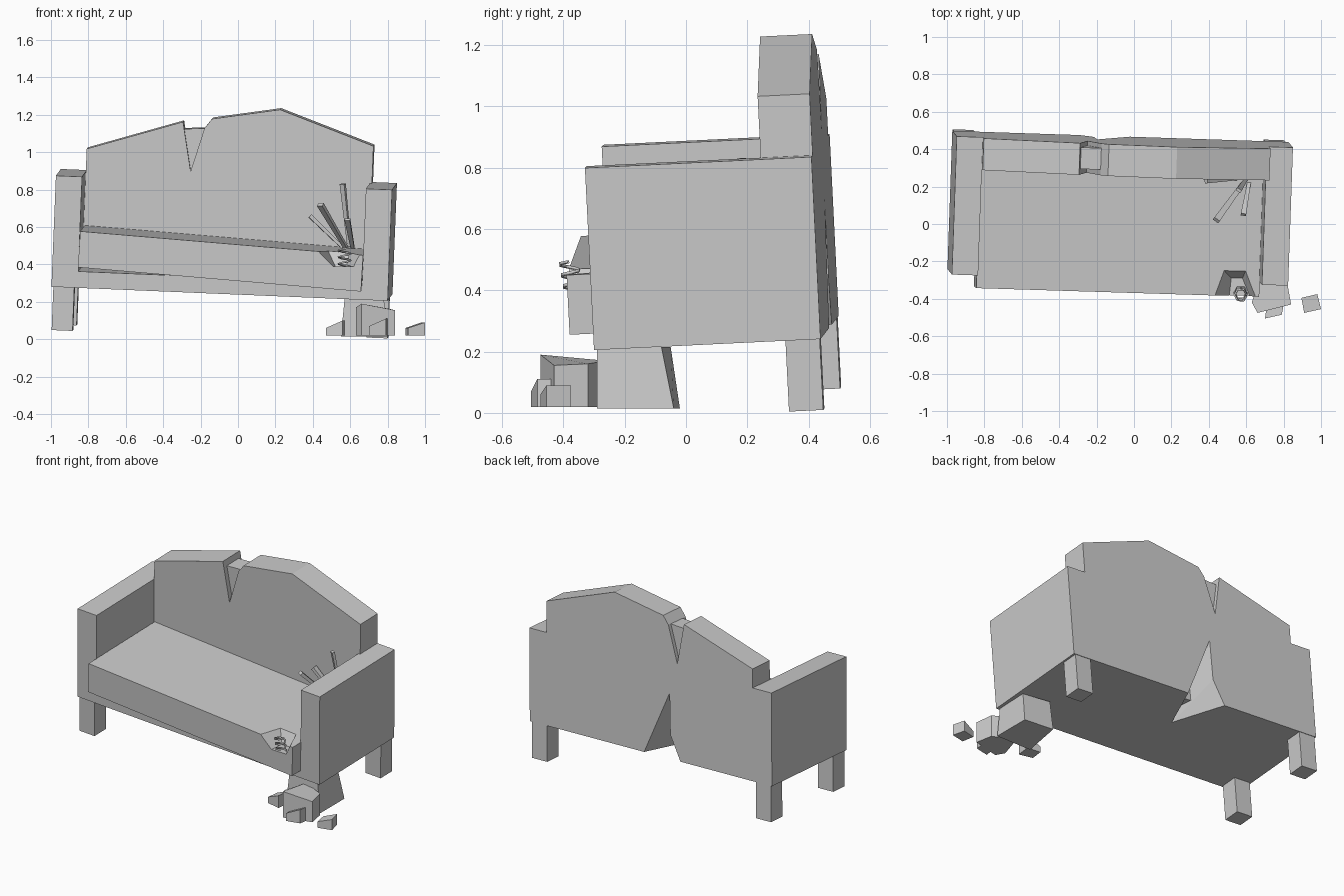
import bpy, bmesh, math
from mathutils import Vector, Matrix

if "Cube" in bpy.data.objects:
    bpy.data.objects.remove(bpy.data.objects["Cube"])

# Tilt of the collapsed sofa: local origin is the front right bottom corner
U = Vector((1, -.033, -.042)).normalized()
W = Vector((.042, -.05, 1))
W = (W - U * W.dot(U)).normalized()
V = W.cross(U)
TILT = Matrix((U, V, W)).transposed().to_4x4()
TILT.translation = (.80, -.30, .205)


def loft(name, a, b, tilt=False):
    """Closed solid between two matching loops of points."""
    bm = bmesh.new()
    la = [bm.verts.new(p) for p in a]
    lb = [bm.verts.new(p) for p in b]
    n = len(la)
    bm.faces.new(la)
    bm.faces.new(lb)
    for i in range(n):
        j = (i + 1) % n
        bm.faces.new((la[i], la[j], lb[j], lb[i]))
    bmesh.ops.remove_doubles(bm, verts=bm.verts, dist=1e-5)
    bmesh.ops.recalc_face_normals(bm, faces=bm.faces)
    me = bpy.data.meshes.new(name)
    bm.to_mesh(me)
    bm.free()
    ob = bpy.data.objects.new(name, me)
    bpy.context.collection.objects.link(ob)
    if tilt:
        ob.matrix_world = TILT
    return ob


def prism(name, profile, v0, v1):
    """Front profile (u, w) pushed from v0 to v1 in the sofa frame."""
    return loft(name, [(u, v0, w) for u, w in profile],
                [(u, v1, w) for u, w in profile], True)


def cut(ob, cutter):
    m = ob.modifiers.new("cut", 'BOOLEAN')
    m.operation = 'DIFFERENCE'
    m.solver = 'EXACT'
    m.object = cutter
    cutter.hide_render = True
    cutter.hide_set(True)


def ring(pts, z):
    return [(x, y, z) for x, y in pts]


# Frame: both arms and the base
frame = prism("frame", [(-1.8, 0), (0, 0), (0, .595), (-.14, .595), (-.14, .088),
                        (-1.66, .088), (-1.66, .595), (-1.8, .595)], 0, .74)

# Backrest with a split in the top edge
back = prism("backrest", [(-1.66, .088), (-.128, .088), (-.128, .796), (-.635, .97),
                          (-.997, .905), (-1.035, .853), (-1.10, .62),
                          (-1.151, .883), (-1.66, .717)], .57, .74)
prism("backrest_core", [(-1.14, .6), (-1.03, .6), (-1.02, .853), (-1.15, .843)], .60, .715)

# Crack in the lower rear
apex = Vector((-.975, .417, -.005))
crack = [(-.83, -.03), (-.85, 0), (-1.042, .42), (-1.046, .155), (-1.12, 0), (-1.13, -.03)]
base = [Vector((u, .74, w)) for u, w in crack]
outer = [apex + (p - apex) * 1.06 for p in base]
tip = [apex + (p - apex) * .01 for p in base]
crack_cutter = loft("crack_cutter", outer, tip, True)
cut(frame, crack_cutter)
cut(back, crack_cutter)

# Slumped seat cushion with a torn front corner
seat = prism("seat_cushion", [(-1.66, .114), (-.142, .048), (-.138, .243), (-1.655, .307)],
             -.082, .57)
tear = loft("tear_cutter",
            ring([(.37, -.46), (.46, -.225), (.61, -.22), (.72, -.46)], .52),
            ring([(.50, -.46), (.52, -.29), (.58, -.29), (.65, -.46)], .39))
cut(seat, tear)

# Three remaining legs
for name, u, v in (("front_left_leg", -1.79, .01), ("back_left_leg", -1.79, .625),
                   ("back_right_leg", -.125, .625)):
    s = .112
    prism(name, [(u, -.232), (u + s, -.232), (u + s, .01), (u, .01)], v, v + s)

# Prop block and rubble under the broken corner
loft("prop_block", ring([(.55, -.29), (.80, -.29), (.80, -.04), (.60, -.02)], .015),
     ring([(.57, -.28), (.78, -.29), (.78, -.08), (.60, -.05)], .215))


def chunk(name, pts, heights):
    loft(name, ring(pts, .02), [(x, y, z) for (x, y), z in zip(pts, heights)])


chunk("large_rubble", [(.63, -.42), (.66, -.475), (.84, -.43), (.82, -.32), (.68, -.26)],
      (.17, .19, .155, .16, .17))
chunk("small_rubble", [(.70, -.505), (.79, -.485), (.80, -.43), (.71, -.44)],
      (.07, .11, .11, .07))
chunk("small_rubble", [(.47, -.36), (.56, -.38), (.57, -.29), (.48, -.28)],
      (.06, .10, .10, .06))
chunk("small_rubble", [(.91, -.475), (1.0, -.455), (.98, -.375), (.895, -.395)],
      (.06, .09, .09, .06))

# Splintered slats sticking out of the seat
for root, end, r in (((.60, .25, .45), (.385, .235, .66), .022),
                     ((.60, .24, .45), (.44, .02, .72), .022),
                     ((.60, .24, .45), (.56, .18, .83), .018),
                     ((.62, .25, .45), (.585, .05, .64), .018)):
    a, b = Vector(root), Vector(end)
    q = (b - a).to_track_quat('Z', 'Y')
    corner = [q @ Vector((x * r, y * r * .6, 0)) for x, y in ((-1, -1), (1, -1), (1, 1), (-1, 1))]
    loft("splinter", [a + c * .5 for c in corner], [b + c * .8 for c in corner])

# Spring popping out of the tear
cu = bpy.data.curves.new("spring", 'CURVE')
cu.dimensions = '3D'
cu.bevel_depth = .006
cu.bevel_resolution = 0
sp = cu.splines.new('POLY')
n = 19
sp.points.add(n - 1)
for i in range(n):
    t = math.tau * i / 6
    sp.points[i].co = (.57 + .032 * math.cos(t), -.365 + .032 * math.sin(t) - .001 * i,
                       .385 + .006 * i, 1)
bpy.context.collection.objects.link(bpy.data.objects.new("spring", cu))
